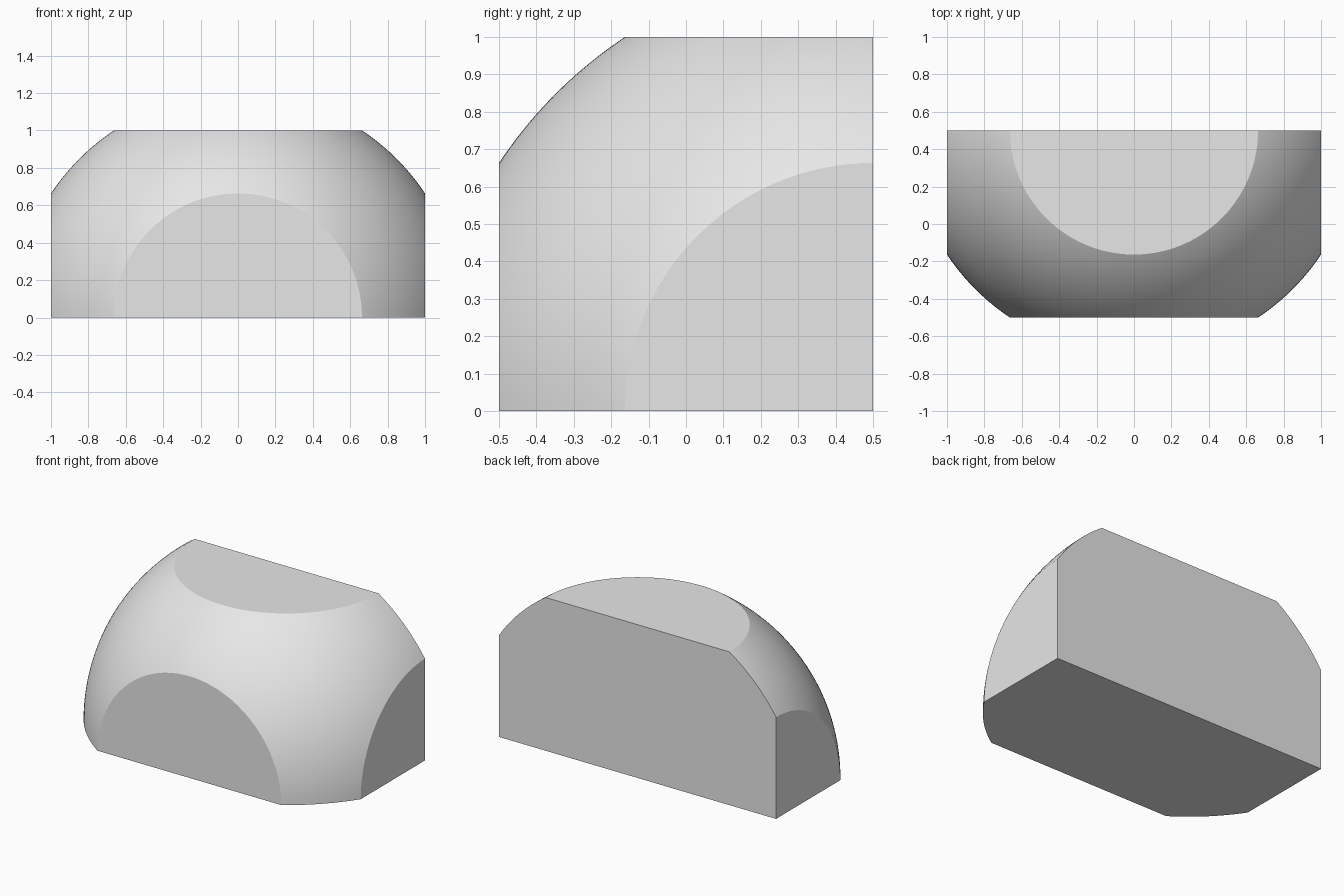
import bpy, bmesh
from mathutils import Vector

if "Cube" in bpy.data.objects:
    bpy.data.objects.remove(bpy.data.objects["Cube"], do_unlink=True)

# Plain grey material
grey = bpy.data.materials.new("light_grey")
grey.use_nodes = True
colour = (0.8, 0.8, 0.8, 1)
grey.diffuse_color = colour
grey.node_tree.nodes["Principled BSDF"].inputs["Base Color"].default_value = colour

# Fine sphere centred on the bottom back edge
bm = bmesh.new()
bmesh.ops.create_uvsphere(bm, u_segments=192, v_segments=96, radius=1.2)
bmesh.ops.translate(bm, verts=bm.verts, vec=(0, 0.5, 0))
for face in bm.faces:
    face.smooth = True

# Slice the sphere with the six sides of a box, capping each cut flat
sides = [
    ((0, 0, 0), (0, 0, -1)),    # base
    ((0, 0, 1), (0, 0, 1)),     # top
    ((0, 0.5, 0), (0, 1, 0)),   # back
    ((0, -0.5, 0), (0, -1, 0)), # front
    ((1, 0, 0), (1, 0, 0)),     # left
    ((-1, 0, 0), (-1, 0, 0)),   # right
]
for point, normal in sides:
    bmesh.ops.bisect_plane(bm, geom=bm.verts[:] + bm.edges[:] + bm.faces[:], dist=1e-5,
                           plane_co=Vector(point), plane_no=Vector(normal), clear_outer=True)
    rim = [e for e in bm.edges if e.is_boundary]
    caps = bmesh.ops.holes_fill(bm, edges=rim, sides=0)["faces"]
    for cap in caps:
        cap.smooth = False
        for edge in cap.edges:
            edge.smooth = False
bmesh.ops.recalc_face_normals(bm, faces=bm.faces)

mesh = bpy.data.meshes.new("trimmed_dome")
bm.to_mesh(mesh)
bm.free()
mesh.materials.append(grey)
dome = bpy.data.objects.new("trimmed_dome", mesh)
bpy.context.collection.objects.link(dome)
